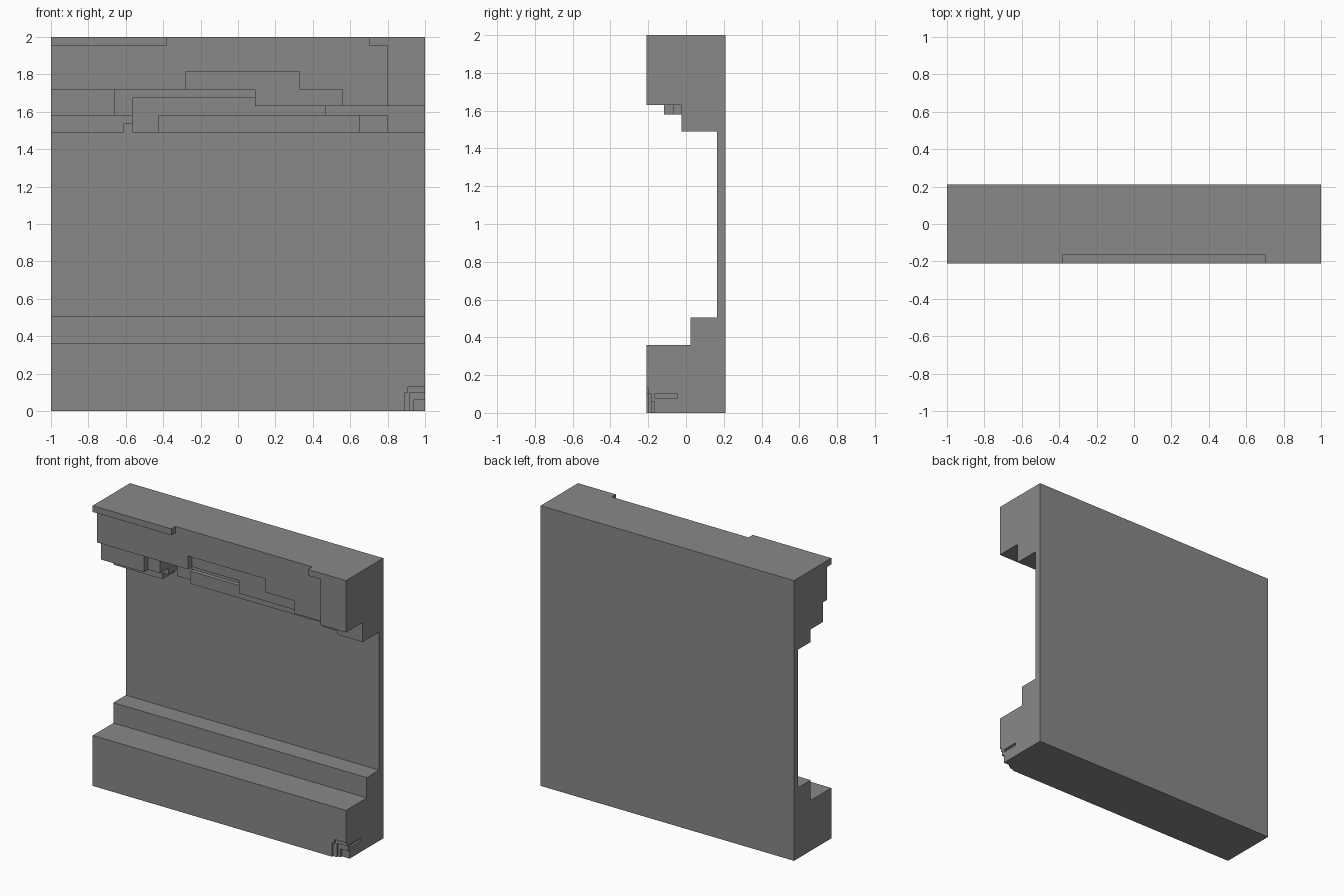
import bpy, bmesh

if "Cube" in bpy.data.objects:
    bpy.data.objects.remove(bpy.data.objects["Cube"])

# One watertight stepped wall panel: additive slabs (all reach the back plane)
# minus small carved chips, merged on a shared grid of cut planes.
BACK = 0.21
L = [-0.21, -0.163, -0.117, -0.07, -0.023, 0.023, 0.07, 0.117, 0.163]  # depth levels

# slabs: x0, x1, z0, z1, front depth level
SLABS = [
    (-1, 1, 0, 2, 8),               # backing wall
    (-1, 1, 0.36, 0.505, 5),        # upper ledge
    (-1, 1, 0, 0.36, 0),            # base ledge
    (-1, -0.38, 1.955, 2, 0),       # top lip, left
    (0.70, 1, 1.955, 2, 0),         # top lip, right
    (0.80, 1, 1.63, 1.955, 0),      # right pier
    (-1, 0.80, 1.815, 2, 1),        # header band
    (-1, -0.28, 1.72, 1.815, 1),
    (0.33, 0.80, 1.72, 1.815, 1),
    (0.56, 0.80, 1.63, 1.72, 1),
    (-0.28, 0.33, 1.72, 1.815, 2),  # recessed band
    (0.09, 0.56, 1.63, 1.72, 2),
    (-1, -0.66, 1.58, 1.72, 2),     # left block
    (-0.66, 0.09, 1.675, 1.72, 3),  # strip below band
    (-0.66, -0.565, 1.58, 1.675, 3),
    (0.465, 1, 1.58, 1.63, 4),      # right underside steps
    (0.80, 1, 1.49, 1.58, 4),
    (0.65, 0.80, 1.49, 1.58, 5),
    (-0.425, 0.65, 1.49, 1.58, 6),
    (-1, -0.565, 1.535, 1.58, 5),   # left underside steps
    (-1, -0.612, 1.49, 1.535, 5),
    (-0.565, 0.465, 1.49, 1.675, 7),  # deepest step
]
# carved boxes: x0, x1, y0, y1, z0, z1
CUTS = [
    (0.89, 1, -0.21, -0.198, 0, 0.10),
    (0.91, 1, -0.21, -0.198, 0.10, 0.128),
    (0.92, 1, -0.198, -0.185, 0, 0.10),
    (0.94, 1, -0.185, -0.168, 0, 0.06),
    (0.985, 1, -0.168, -0.045, 0.08, 0.10),
]
boxes = [(a, b, L[d], BACK, c, e) for a, b, c, e, d in SLABS]


def planes(i):
    return sorted({round(v, 4) for b in boxes + CUTS for v in (b[i], b[i + 1])})


X, Y, Z = planes(0), planes(2), planes(4)
AX = (X, Y, Z)


def inside(b, p):
    return all(b[2 * k] < p[k] < b[2 * k + 1] for k in range(3))


# occupied cells of the grid
solid = set()
for i in range(len(X) - 1):
    for j in range(len(Y) - 1):
        for k in range(len(Z) - 1):
            p = [(A[n] + A[n + 1]) / 2 for A, n in zip(AX, (i, j, k))]
            if any(inside(b, p) for b in boxes) and not any(inside(c, p) for c in CUTS):
                solid.add((i, j, k))

# skin the outside of the occupied cells
bm = bmesh.new()
cache = {}


def vert(idx):
    if idx not in cache:
        cache[idx] = bm.verts.new([AX[n][idx[n]] for n in range(3)])
    return cache[idx]


for cell in solid:
    for a in range(3):
        for s in (0, 1):
            near = list(cell)
            near[a] += 1 if s else -1
            if tuple(near) in solid:
                continue
            u, v = (a + 1) % 3, (a + 2) % 3
            quad = []
            for du, dv in ((0, 0), (1, 0), (1, 1), (0, 1)):
                c = list(cell)
                c[a] += s
                c[u] += du
                c[v] += dv
                quad.append(vert(tuple(c)))
            bm.faces.new(quad if s else quad[::-1])

# merge coplanar faces into clean flat panels
bmesh.ops.dissolve_limit(bm, angle_limit=0.01, verts=bm.verts[:], edges=bm.edges[:])
me = bpy.data.meshes.new("wall_panel")
bm.to_mesh(me)
bm.free()

mat = bpy.data.materials.new("stone grey")
mat.diffuse_color = (0.25, 0.25, 0.25, 1)
mat.use_nodes = True
mat.node_tree.nodes["Principled BSDF"].inputs["Base Color"].default_value = mat.diffuse_color
me.materials.append(mat)
bpy.context.collection.objects.link(bpy.data.objects.new("wall_panel", me))
